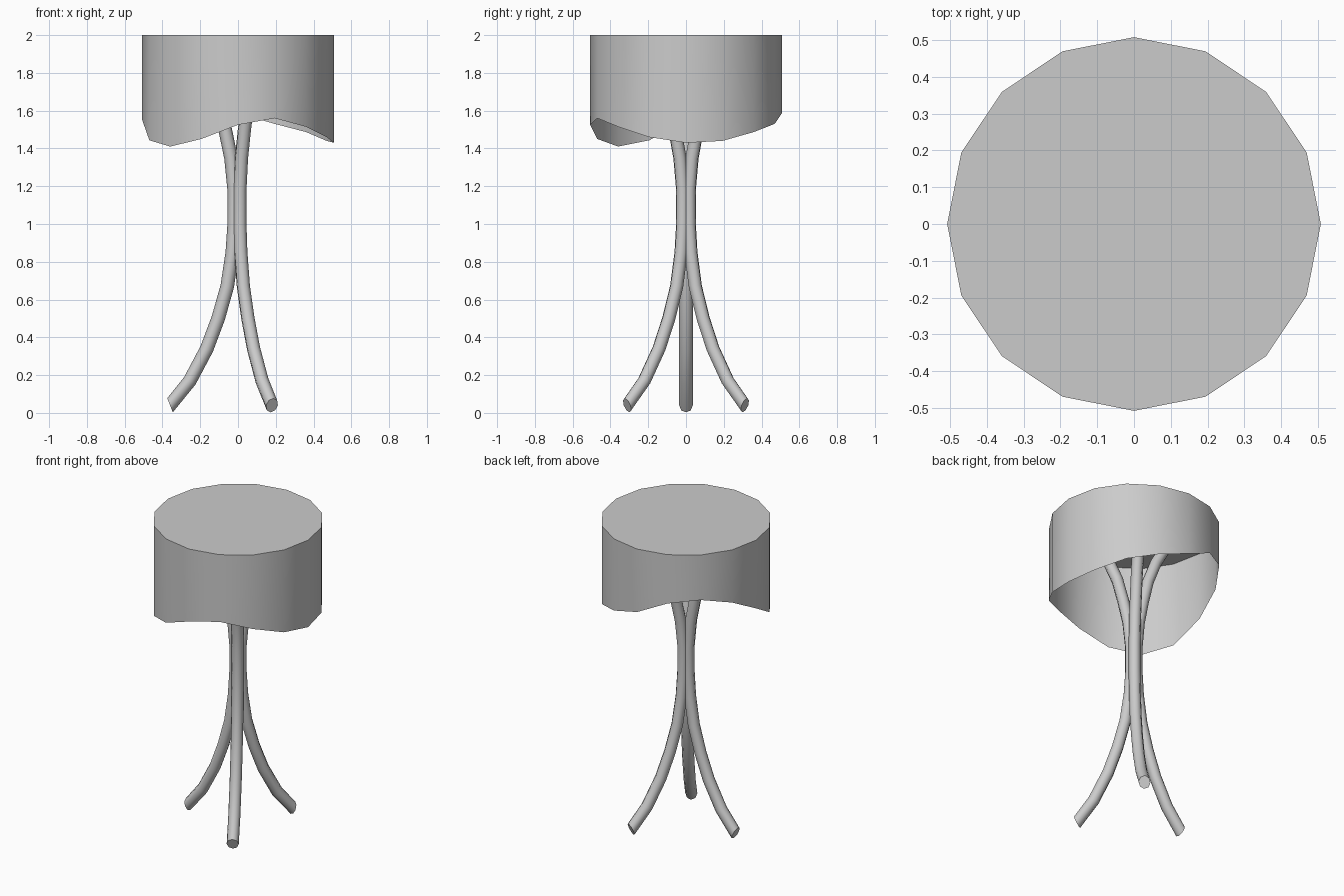
import bpy, bmesh
from math import cos, sin, radians, pi
from mathutils import Vector

if "Cube" in bpy.data.objects:
    bpy.data.objects.remove(bpy.data.objects["Cube"])


def finish(name, bm):
    bmesh.ops.recalc_face_normals(bm, faces=bm.faces)
    mesh = bpy.data.meshes.new(name)
    bm.to_mesh(mesh)
    bm.free()
    obj = bpy.data.objects.new(name, mesh)
    bpy.context.collection.objects.link(obj)
    bpy.ops.object.select_all(action='DESELECT')
    obj.select_set(True)
    bpy.context.view_layer.objects.active = obj
    bpy.ops.object.shade_smooth_by_angle(angle=radians(50))
    return obj


# Shade: 16-sided drum, closed on top, open wavy hem below
RADIUS, TOP = 0.508, 2.0
HEM = [1.43, 1.44, 1.487, 1.53, 1.587, 1.68, 1.705, 1.655,
       1.553, 1.443, 1.41, 1.45, 1.525, 1.56, 1.515, 1.46]
bm = bmesh.new()
upper, lower = [], []
for i, z in enumerate(HEM):
    a = 2 * pi * i / len(HEM)
    x, y = RADIUS * cos(a), RADIUS * sin(a)
    upper.append(bm.verts.new((x, y, TOP)))
    lower.append(bm.verts.new((x, y, z)))
for i in range(len(HEM)):
    j = (i + 1) % len(HEM)
    bm.faces.new((lower[i], lower[j], upper[j], upper[i]))
bm.faces.new(upper)
finish("lamp_shade", bm)

# Legs: bent tubes given as (distance from centre, height), meeting at the waist
PATH = [(0.36, 0.04), (0.255, 0.17), (0.165, 0.34), (0.105, 0.5), (0.057, 0.67),
        (0.03, 0.85), (0.02, 1.0), (0.02, 1.18), (0.037, 1.35), (0.068, 1.5),
        (0.105, 1.65), (0.165, 1.8), (0.25, 1.95)]
FOOT_DIR = Vector((-0.93, 0.37))
SIDES, TUBE = 8, 0.036


def leg(name, angle):
    out = Vector((cos(angle), sin(angle), 0))
    side = Vector((-sin(angle), cos(angle), 0))
    up = Vector((0, 0, 1))
    pts = [Vector(p) for p in PATH]
    bm = bmesh.new()
    rings = []
    for i, p in enumerate(pts):
        t = FOOT_DIR if i == 0 else pts[min(i + 1, len(pts) - 1)] - pts[i - 1]
        t = t.normalized()
        normal = out * t.y - up * t.x
        r = 0.04 if i == 0 else TUBE
        ring = []
        for k in range(SIDES):
            a = 2 * pi * k / SIDES
            ring.append(bm.verts.new(out * p.x + up * p.y
                                     + normal * (r * cos(a)) + side * (TUBE * sin(a))))
        rings.append(ring)
    for lo, hi in zip(rings, rings[1:]):
        for k in range(SIDES):
            n = (k + 1) % SIDES
            bm.faces.new((lo[k], lo[n], hi[n], hi[k]))
    bm.faces.new(rings[0])
    bm.faces.new(rings[-1])
    return finish(name, bm)


for name, deg in (("front_leg", -60), ("back_leg", 60), ("left_leg", 180)):
    leg(name, radians(deg))
